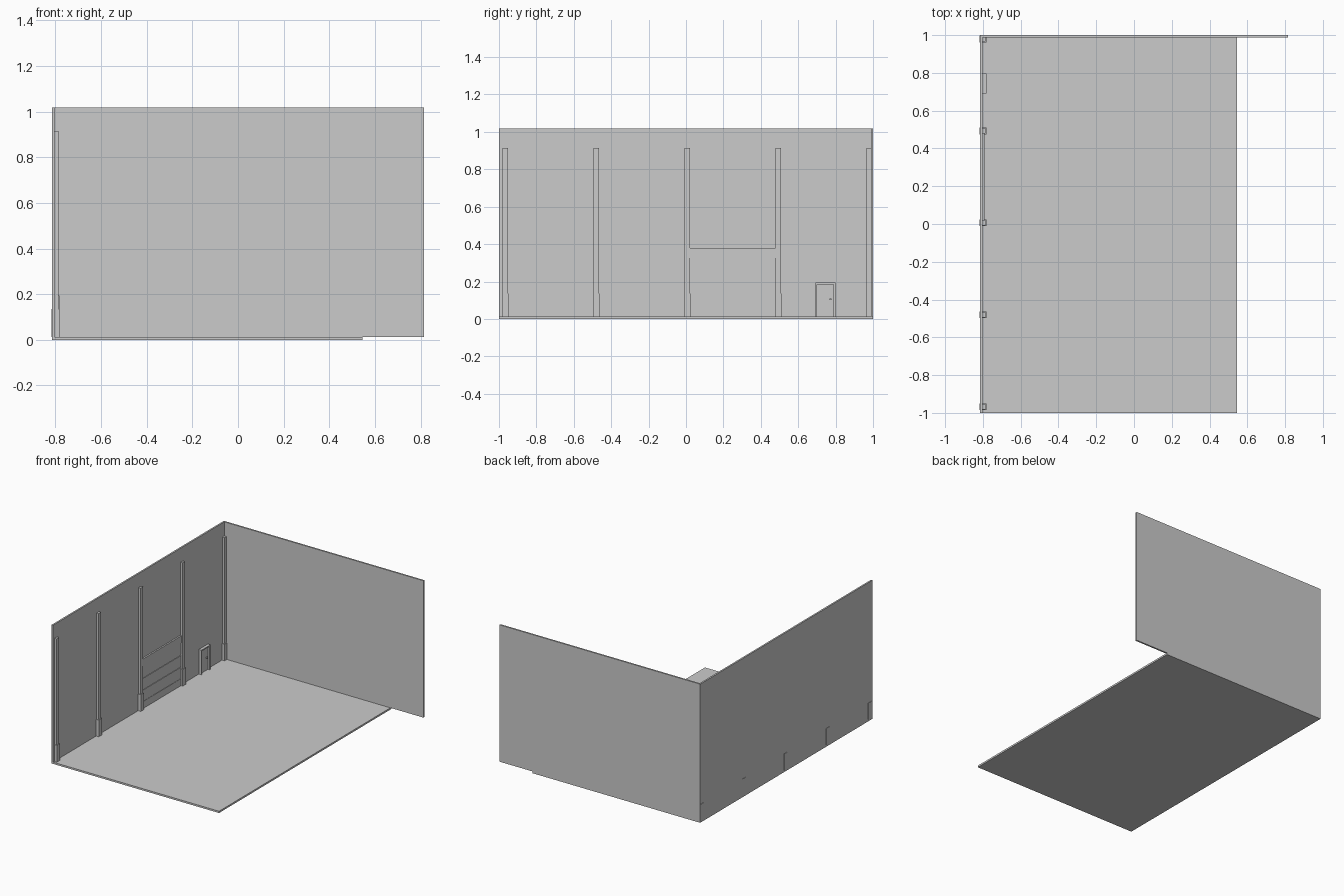
import bpy
import bmesh
from mathutils import Vector

cube = bpy.data.objects.get("Cube")
if cube:
    bpy.data.objects.remove(cube, do_unlink=True)

grey = bpy.data.materials.new("plain grey")
grey.use_nodes = True
colour = (0.6, 0.6, 0.6, 1)
grey.diffuse_color = colour
grey.node_tree.nodes["Principled BSDF"].inputs["Base Color"].default_value = colour


def boxes(name, spans):
    """One object made of boxes, each given as (x0, x1, y0, y1, z0, z1)."""
    bm = bmesh.new()
    for x0, x1, y0, y1, z0, z1 in spans:
        verts = bmesh.ops.create_cube(bm, size=1)["verts"]
        bmesh.ops.scale(bm, verts=verts, vec=Vector((x1 - x0, y1 - y0, z1 - z0)))
        centre = Vector((x0 + x1, y0 + y1, z0 + z1)) / 2
        bmesh.ops.translate(bm, verts=verts, vec=centre)
    mesh = bpy.data.meshes.new(name)
    bm.to_mesh(mesh)
    bm.free()
    mesh.materials.append(grey)
    obj = bpy.data.objects.new(name, mesh)
    bpy.context.collection.objects.link(obj)
    return obj


OUT, WALL, FLOOR, TOP = -0.815, -0.803, 0.013, 1.018

# Shell: floor slab and two walls
boxes("floor", [(OUT, 0.546, -1, 1, 0, FLOOR)])
boxes("side_wall", [(OUT, WALL, -1, 0.99, FLOOR, TOP)])
boxes("back_wall", [(OUT, 0.815, 0.988, 1, FLOOR, TOP)])

# Evenly spaced columns, each on a wider plinth
for i in range(5):
    y = -0.967 + i * 0.4867
    boxes(f"column_{i + 1}", [
        (-0.812, -0.787, y - 0.014, y + 0.014, FLOOR, 0.915),
        (-0.818, -0.782, y - 0.018, y + 0.018, FLOOR, 0.135),
    ])

# Loading door: slats with narrow gaps, over a backing sheet, under a lintel
D0, D1 = 0.02, 0.478
slats = [(0.064, FLOOR), (0.148, 0.066), (0.234, 0.152), (0.325, 0.242)]
boxes("loading_door_slats", [(WALL, -0.796, D0, D1, low, high) for high, low in slats])
boxes("loading_door_backing", [(WALL, -0.8, D0, D1, FLOOR, 0.33)])
boxes("loading_door_lintel", [(WALL, -0.792, D0, D1, 0.327, 0.38)])

# Small door: projecting frame, recessed leaf and handle
Y0, Y1, FRONT = 0.692, 0.798, -0.782
boxes("small_door_frame", [
    (WALL, FRONT, Y0, Y0 + 0.009, FLOOR, 0.185),
    (WALL, FRONT, Y1 - 0.009, Y1, FLOOR, 0.185),
    (WALL, FRONT, Y0, Y1, 0.185, 0.194),
])
boxes("small_door_leaf", [(WALL, -0.797, Y0 + 0.009, Y1 - 0.009, FLOOR, 0.185)])
boxes("small_door_handle", [(-0.797, -0.788, 0.768, 0.778, 0.1, 0.11)])
